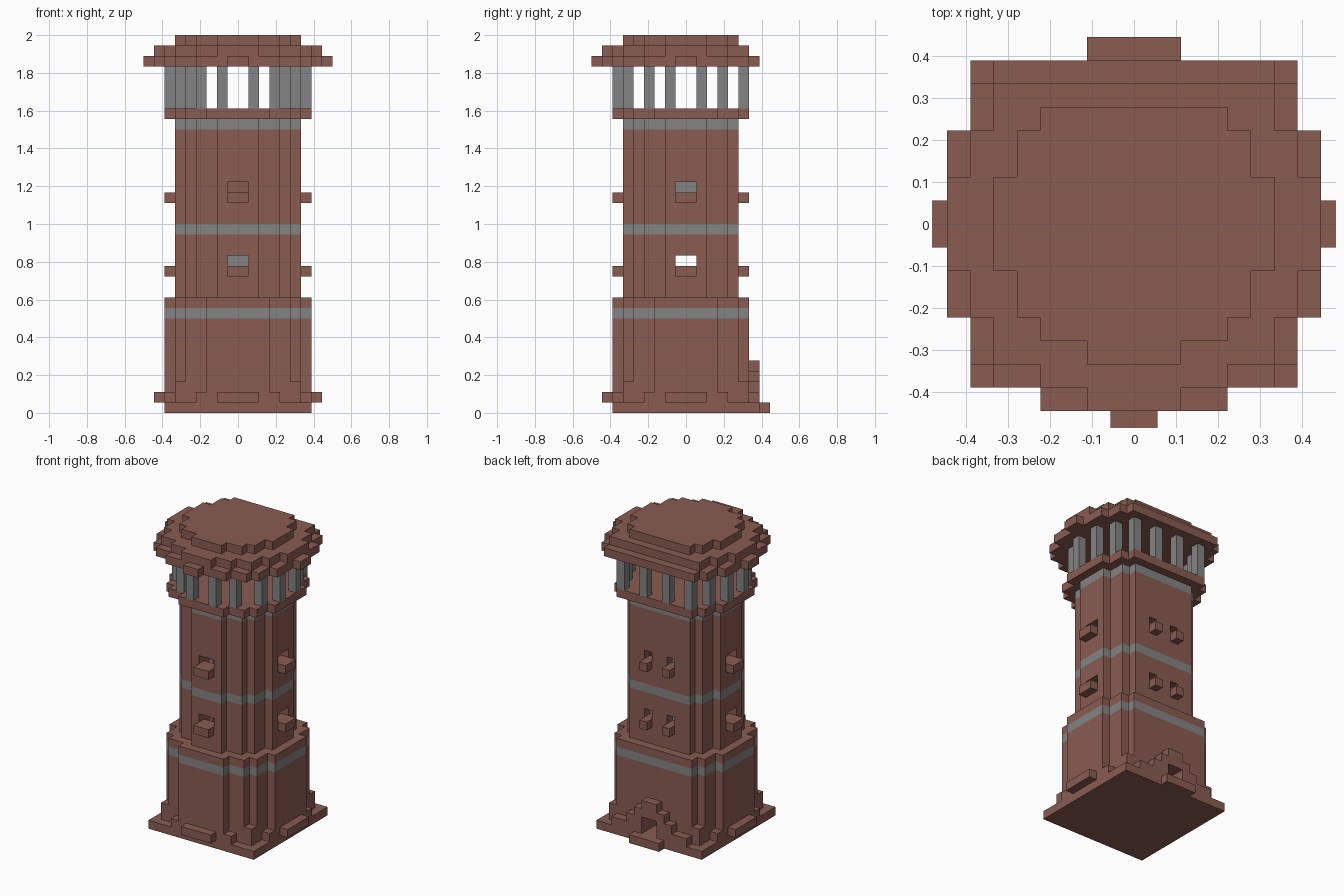
import bpy, bmesh, math
from mathutils import Vector

U = 2 / 36  # block size

cube = bpy.data.objects.get("Cube")
if cube:
    bpy.data.objects.remove(cube)


def material(name, rgb):
    m = bpy.data.materials.new(name)
    m.use_nodes = True
    m.diffuse_color = (*rgb, 1)
    m.node_tree.nodes["Principled BSDF"].inputs["Base Color"].default_value = (*rgb, 1)
    return m


BRICK = material("brick_red", (0.25, 0.107, 0.083))
STONE = material("stone_grey", (0.23, 0.23, 0.23))
BAND_ROWS = (9, 17, 27)


def box(x0, x1, y0, y1, z0, z1):
    return {(x, y, z) for x in range(x0, x1) for y in range(y0, y1) for z in range(z0, z1)}


def disk(r2, back):
    """Block circle with a flattened back."""
    return {(x, y) for x in range(-9, 9) for y in range(-9, back)
            if (x + .5) ** 2 + (y + .5) ** 2 < r2}


def stack(flat, z0, z1):
    return {(x, y, z) for x, y in flat for z in range(z0, z1)}


def build(name, cells, mats=(BRICK,), bands=()):
    """Skin a set of blocks, leaving out the hidden faces between them."""
    bm = bmesh.new()
    for c in sorted(cells):
        for axis in range(3):
            for side in (0, 1):
                n = list(c)
                n[axis] += 2 * side - 1
                if tuple(n) in cells:
                    continue
                a, b = (axis + 1) % 3, (axis + 2) % 3
                corners = []
                for da, db in ((0, 0), (1, 0), (1, 1), (0, 1)):
                    p = Vector(c)
                    p[axis] += side
                    p[a] += da
                    p[b] += db
                    corners.append(bm.verts.new(p * U))
                f = bm.faces.new(corners if side else corners[::-1])
                f.material_index = int(c[2] in bands)
    bmesh.ops.remove_doubles(bm, verts=bm.verts, dist=U / 100)
    bmesh.ops.dissolve_limit(bm, angle_limit=0.01, verts=bm.verts, edges=bm.edges,
                             delimit={'MATERIAL'})
    mesh = bpy.data.meshes.new(name)
    bm.to_mesh(mesh)
    bm.free()
    for m in mats:
        mesh.materials.append(m)
    ob = bpy.data.objects.new(name, mesh)
    bpy.context.collection.objects.link(ob)


# Plan shapes
base_plan = disk(51, 6)
shaft_plan = disk(34, 5)
hollow = {(x, y) for x, y in shaft_plan
          if all((x + i, y + j) in shaft_plan for i in (-1, 0, 1) for j in (-1, 0, 1))}
doorway = box(-1, 1, 4, 7, 1, 3)

# Square foundation with a doorstep
build("foundation", box(-7, 7, -7, 7, 0, 1) | box(-2, 2, 7, 8, 0, 1))

# Wide lower storey, flared at the foot
corners = {(x, y) for x in (-6, 5) for y in (-6, 5)}
base = stack(base_plan, 1, 11) | stack(disk(61, 6), 1, 2) | stack(corners, 1, 3)
build("lower_storey", base - stack(hollow, 1, 11) - doorway, (BRICK, STONE), BAND_ROWS)

# Stepped door surround
arch = set()
for z, half in enumerate((5, 3, 2, 1), 1):
    arch |= box(-half, half, 6, 7, z, z + 1)
build("door_surround", arch - doorway)

# Shaft with window openings and projecting sills
shaft = stack(shaft_plan - hollow, 11, 28)
for level, z in (("lower", 13), ("upper", 20)):
    windows = {
        "front": (-1, 1, -6, -5, 0, -1),
        "left": (5, 6, -1, 1, 1, 0),
        "right": (-6, -5, -1, 1, -1, 0),
        "back_left": (1, 2, 4, 5, 0, 1),
        "back_right": (-2, -1, 4, 5, 0, 1),
    }
    for side, (x0, x1, y0, y1, dx, dy) in windows.items():
        shaft -= box(x0, x1, y0, y1, z + 1, z + 2)
        build(f"{level}_{side}_sill", box(x0 + dx, x1 + dx, y0 + dy, y1 + dy, z, z + 1))
build("shaft", shaft, (BRICK, STONE), BAND_ROWS)

# Spiral stair inside
stair = set()
for z in range(1, 28):
    turn = math.pi / 2 + (z - 14) * math.pi / 14
    for x, y in hollow:
        off = math.atan2(y + .5, x + .5) - turn
        off = math.atan2(math.sin(off), math.cos(off))
        if abs(off) < 0.42 and math.hypot(x + .5, y + .5) > 3:
            stair.add((x, y, z))
build("spiral_stair", stair, (STONE,))

# Lookout floor and its ring of pillars
build("lookout_floor", stack(base_plan, 28, 29))
half_ring = ((1, -7), (3, -6), (5, -4), (6, -2), (6, 1), (5, 3), (4, 5), (1, 5))
for i, (x, y) in enumerate(half_ring, 1):
    for side, px in (("left", x), ("right", -x - 1)):
        build(f"pillar_{side}_{i}", box(px, px + 1, y, y + 1, 29, 33), (STONE,))

# Roof in three tiers
build("roof_eave", stack(disk(73, 7), 33, 34))
build("roof_middle", stack(disk(61, 6), 34, 35))
build("roof_top", stack(shaft_plan, 35, 36))
